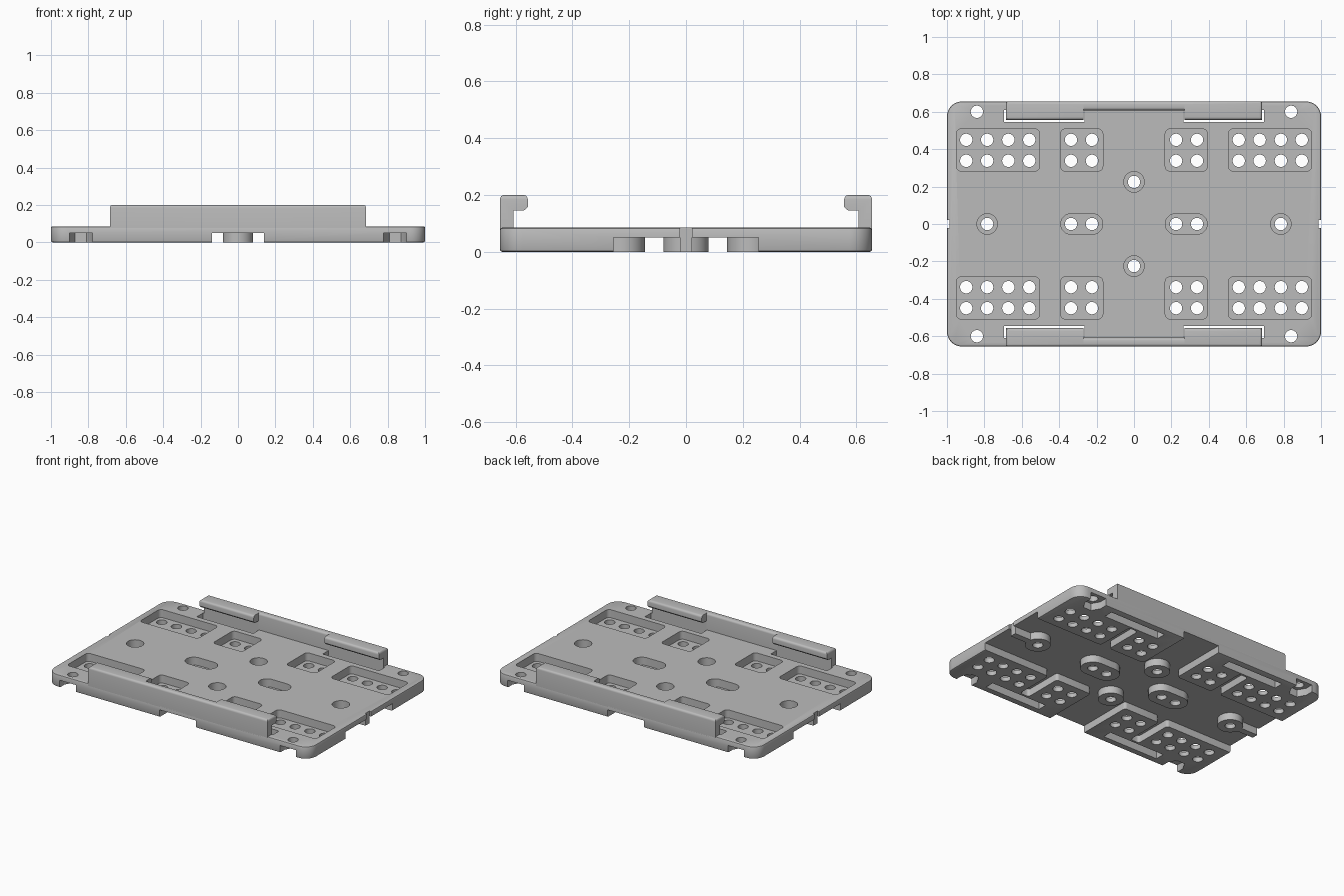
import bpy, bmesh, math

if "Cube" in bpy.data.objects:
    bpy.data.objects.remove(bpy.data.objects["Cube"])

grey = bpy.data.materials.new("light_grey")
grey.diffuse_color = (0.5, 0.5, 0.5, 1)
grey.use_nodes = True
grey.node_tree.nodes["Principled BSDF"].inputs["Base Color"].default_value = grey.diffuse_color
SIGNS = [(sx, sy) for sx in (1, -1) for sy in (1, -1)]


def prism(bm, pts, z0, z1, r=0.0, segs=5):
    """Extrude an outline from z0 to z1, rounding its upright edges by r."""
    verts = [bm.verts.new((x, y, z0)) for x, y in pts]
    base = bm.faces.new(verts)
    base.normal_update()
    ext = bmesh.ops.extrude_face_region(bm, geom=[base])["geom"]
    top = [v for v in ext if isinstance(v, bmesh.types.BMVert)]
    bmesh.ops.translate(bm, verts=top, vec=(0, 0, z1 - z0))
    if base.is_valid is False or not any(f for f in verts[0].link_faces if set(f.verts) == set(verts)):
        bm.faces.new(verts)
    if r:
        edges = [e for v in verts for e in v.link_edges
                 if abs(e.verts[0].co.z - e.verts[1].co.z) > 1e-5]
        bmesh.ops.bevel(bm, geom=edges, offset=r, segments=segs, affect='EDGES', profile=0.5)


def rect(x0, x1, y0, y1):
    return [(x0, y0), (x1, y0), (x1, y1), (x0, y1)]


def circle(cx, cy, r, n=28):
    return [(cx + r * math.cos(2 * math.pi * i / n), cy + r * math.sin(2 * math.pi * i / n)) for i in range(n)]


def capsule(x0, x1, r, n=14):
    pts = []
    for cx, a0 in ((x1 - r, -math.pi / 2), (x0 + r, math.pi / 2)):
        pts += [(cx + r * math.cos(a0 + math.pi * i / n), r * math.sin(a0 + math.pi * i / n)) for i in range(n + 1)]
    return pts


def finish(bm, name):
    bmesh.ops.recalc_face_normals(bm, faces=bm.faces)
    me = bpy.data.meshes.new(name)
    bm.to_mesh(me)
    bm.free()
    me.materials.append(grey)
    ob = bpy.data.objects.new(name, me)
    bpy.context.collection.objects.link(ob)
    return ob


def make(name, items):
    """Join several prisms, each (outline, z0, z1, radius), in one object."""
    bm = bmesh.new()
    for it in items:
        prism(bm, *it)
    return finish(bm, name)


def cut(ob, cutter):
    bpy.context.view_layer.objects.active = ob
    mod = ob.modifiers.new("cut", 'BOOLEAN')
    mod.operation, mod.solver, mod.object = 'DIFFERENCE', 'EXACT', cutter
    bpy.ops.object.modifier_apply(modifier=mod.name)
    bpy.data.objects.remove(cutter)


# plate: rounded slab with softened rims
bm = bmesh.new()
prism(bm, rect(-1, 1, -0.655, 0.655), 0, 0.085, 0.08, 8)
rim = [e for e in bm.edges if abs(e.verts[0].co.z - e.verts[1].co.z) < 1e-5]
bmesh.ops.bevel(bm, geom=rim, offset=0.008, segments=2, affect='EDGES', profile=0.5)
plate = finish(bm, "base_plate")

# underside recess: cross shape with four notches, leaving bosses and ribs standing
quarter = [(1.1, 0.255), (0.485, 0.255), (0.485, 0.53), (0.415, 0.53), (0.415, 0.255), (0.14, 0.255), (0.14, 0.8)]
outline = []
for sx, sy in ((1, 1), (-1, 1), (-1, -1), (1, -1)):
    outline += [(x * sx, y * sy) for x, y in quarter[::sx * sy]]
recess = make("recess", [(outline, -0.1, 0.05, 0.02)])
bosses = [(circle(0, s * 0.225, 0.08), -0.2, 0.2) for s in (1, -1)]
bosses += [(circle(s * 0.785, 0, 0.08), -0.2, 0.2) for s in (1, -1)]
bosses += [(capsule(*sorted((s * 0.14, s * 0.415)), 0.08), -0.2, 0.2) for s in (1, -1)]
cut(recess, make("bosses", bosses))
cut(recess, make("ribs", [(rect(*sorted((s * 0.785, s * 1.2)), -0.022, 0.022), -0.2, 0.2) for s in (1, -1)]))
cut(plate, recess)

# top pockets
pockets = []
for sx, sy in SIGNS:
    for x0, x1 in ((0.505, 0.95), (0.167, 0.392)):
        pockets.append((rect(*sorted((sx * x0, sx * x1)), *sorted((sy * 0.283, sy * 0.508))), 0.03, 0.2, 0.025))
for s in (1, -1):
    pockets.append((circle(0, s * 0.225, 0.055), 0.03, 0.2))
    pockets.append((circle(s * 0.785, 0, 0.055), 0.03, 0.2))
    pockets.append((capsule(*sorted((s * 0.167, s * 0.392)), 0.055), 0.03, 0.2))
cut(plate, make("pockets", pockets))

# nut traps under the corner holes, open to front and back
hexa = [(-0.062, 0.1), (-0.062, 0), (-0.031, -0.054), (0.031, -0.054), (0.062, 0), (0.062, 0.1)]
cut(plate, make("nut_traps", [([(sx * 0.84 + x, sy * (0.6 + y)) for x, y in hexa], -0.1, 0.05)
                              for sx, sy in SIGNS]))

# through holes, clip slots and side notches
spots = [(0, 0.225), (0, -0.225)]
for s in (1, -1):
    spots += [(s * x, 0) for x in (0.225, 0.337, 0.785)]
for sx, sy in SIGNS:
    spots.append((sx * 0.84, sy * 0.6))
    spots += [(sx * x, sy * y) for x in (0.225, 0.337, 0.56, 0.672, 0.785, 0.897) for y in (0.338, 0.45)]
holes = [(circle(x, y, 0.033, 24), -0.1, 0.2) for x, y in spots]
holes += [(rect(*sorted((sx * 0.265, sx * 0.695)), *sorted((sy * 0.545, sy * 0.61))), -0.1, 0.2) for sx, sy in SIGNS]
holes += [(rect(*sorted((s * 0.987, s * 1.1)), -0.022, 0.022), -0.1, 0.2) for s in (1, -1)]
cut(plate, make("holes", holes))


def rail_piece(name, profile, x0, x1, sy, open_x):
    """Extrude a y-z profile along x; round the top except on the joining ends."""
    bm = bmesh.new()
    rings = [[bm.verts.new((x, sy * y, z)) for y, z in profile] for x in (x0, x1)]
    n = len(profile)
    for ring in rings:
        bm.faces.new(ring)
    for i in range(n):
        j = (i + 1) % n
        bm.faces.new((rings[0][i], rings[0][j], rings[1][j], rings[1][i]))
    top = [e for e in bm.edges if all(v.co.z > 0.19 for v in e.verts)
           and not any(all(abs(v.co.x - x) < 1e-5 for v in e.verts) for x in open_x)]
    bmesh.ops.bevel(bm, geom=top, offset=0.015, segments=4, affect='EDGES', profile=0.5)
    return finish(bm, name)


# clip rails: plain wall in the middle, hooked lips at both ends
wall = [(0.655, 0.07), (0.655, 0.2), (0.608, 0.2), (0.608, 0.07)]
hook = [(0.655, 0.07), (0.655, 0.2), (0.557, 0.2), (0.557, 0.158), (0.57, 0.146), (0.608, 0.146),
        (0.608, 0.07)]
for side, sy in (("front", -1), ("back", 1)):
    rail_piece(side + "_rail", wall, -0.27, 0.27, sy, (-0.27, 0.27))
    for end, sx in (("left", -1), ("right", 1)):
        rail_piece(f"{side}_{end}_clip", hook, sx * 0.27, sx * 0.685, sy, (sx * 0.27,))

# smooth round walls, keep corners sharp
for ob in bpy.context.scene.objects:
    ob.select_set(True)
bpy.context.view_layer.objects.active = plate
bpy.ops.object.shade_smooth_by_angle(angle=math.radians(30))
